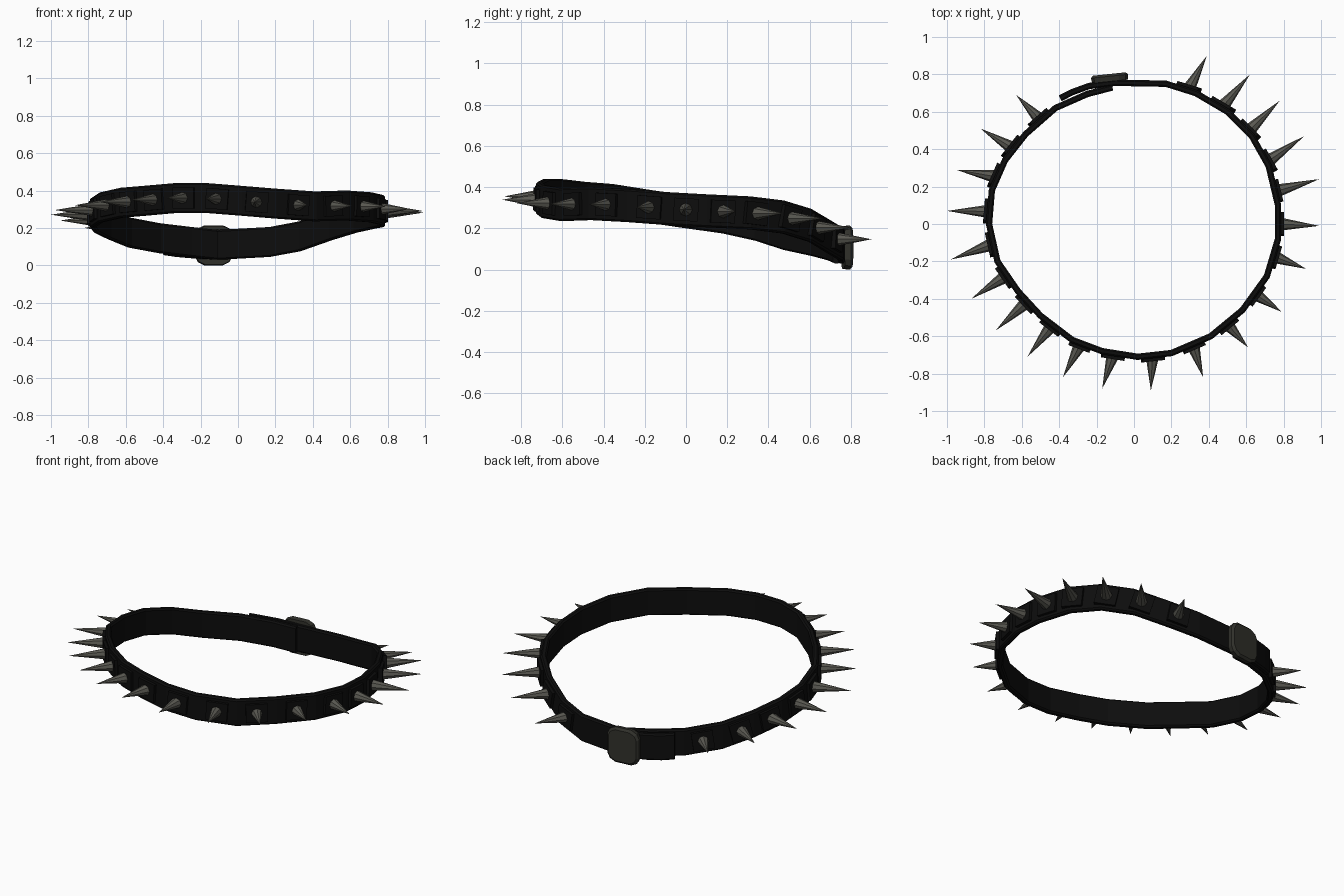
import bpy, bmesh, math
from mathutils import Vector, Matrix

if "Cube" in bpy.data.objects:
    bpy.data.objects.remove(bpy.data.objects["Cube"], do_unlink=True)

UP = Vector((0, 0, 1))


def material(name, rgb, rough):
    m = bpy.data.materials.new(name)
    m.use_nodes = True
    m.diffuse_color = (*rgb, 1)
    node = m.node_tree.nodes["Principled BSDF"]
    node.inputs["Base Color"].default_value = (*rgb, 1)
    node.inputs["Roughness"].default_value = rough
    return m


leather = material("black leather", (0.004, 0.004, 0.004), 0.7)
steel = material("spike steel", (0.1, 0.098, 0.083), 0.5)
dark_steel = material("buckle steel", (0.03, 0.03, 0.024), 0.5)


def finish(name, bm, mat):
    bmesh.ops.recalc_face_normals(bm, faces=bm.faces)
    mesh = bpy.data.meshes.new(name)
    bm.to_mesh(mesh)
    bm.free()
    mesh.materials.append(mat)
    ob = bpy.data.objects.new(name, mesh)
    bpy.context.collection.objects.link(ob)
    return ob


def strap(name, path, half_height, half_thick):
    """Sweep an upright chamfered rectangle along an open path."""
    c = half_thick * 0.5
    quarter = [(half_thick, half_height - c), (half_thick - c, half_height)]
    section = (quarter + [(-o, h) for o, h in reversed(quarter)]
               + [(-o, -h) for o, h in quarter] + [(o, -h) for o, h in reversed(quarter)])
    bm = bmesh.new()
    rings = []
    for i, p in enumerate(path):
        along = path[min(i + 1, len(path) - 1)] - path[max(i - 1, 0)]
        out = UP.cross(along).normalized()
        rings.append([bm.verts.new(p + out * o + UP * h) for o, h in section])
    for r, s in zip(rings, rings[1:]):
        for k in range(len(section)):
            j = (k + 1) % len(section)
            bm.faces.new((r[k], r[j], s[j], s[k]))
    bm.faces.new(rings[0])
    bm.faces.new(rings[-1])
    return finish(name, bm, leather)


# Collar band: clockwise from the loose outer end to the end tucked inside it
ring = [Vector(p) for p in (
    (-.395, .672, .135), (-.33, .705, .125), (-.24, .738, .117), (-.1, .755, .11),
    (.17, .75, .125), (.33, .70, .155), (.5, .6, .215), (.63, .47, .255), (.72, .31, .275),
    (.77, .1, .285), (.77, -.08, .295), (.71, -.28, .31), (.58, -.46, .32), (.41, -.6, .315),
    (.2, -.69, .33), (.02, -.71, .345), (-.17, -.68, .36), (-.33, -.62, .36), (-.5, -.49, .345),
    (-.62, -.36, .335), (-.73, -.2, .31), (-.775, 0, .28), (-.76, .18, .255), (-.69, .34, .22),
    (-.58, .48, .175), (-.42, .62, .145), (-.25, .695, .125), (-.115, .73, .11))]
strap("collar_band", ring, 0.08, 0.017)


def on_ring(degrees):
    """Point and unit tangent where a ray from the centre meets the band."""
    d = Vector((math.cos(math.radians(degrees)), math.sin(math.radians(degrees)), 0))
    for a, b in zip(ring, ring[1:]):
        ca, cb = d.cross(a).z, d.cross(b).z
        if ca >= 0 > cb and d.dot(a) > 0:
            return a.lerp(b, ca / (ca - cb)), (b - a).normalized()


# Spikes: angle of the base, then tip position in plan
spikes = ((68, .39, .9), (53, .62, .8), (39, .78, .66), (25, .91, .47), (13, .99, .24),
          (0, .99, -.01), (-13, .92, -.24), (-30, .79, -.47), (-47, .61, -.66), (-64, .37, -.82),
          (-82, .09, -.89), (-99, -.17, -.88), (-114, -.38, -.82), (-129, -.57, -.71),
          (-144, -.74, -.57), (-158, -.87, -.4), (-172, -.98, -.19), (175, -1, .07),
          (161, -.95, .29), (148, -.82, .51), (132, -.63, .69))

for i, (angle, tx, ty) in enumerate(spikes, 1):
    base, along = on_ring(angle)
    out = UP.cross(along).normalized()
    side = along.cross(out)
    # Square leather pad under the spike
    bm = bmesh.new()
    frame = Matrix((along, out, side)).transposed().to_4x4()
    bmesh.ops.create_cube(bm, size=1, matrix=Matrix.Translation(base + out * 0.02)
                          @ frame @ Matrix.Diagonal((0.12, 0.026, 0.11, 1)))
    finish(f"spike_pad_{i}", bm, leather)
    # Cone
    axis = Vector((tx, ty, base.z)) - base
    bm = bmesh.new()
    bmesh.ops.create_cone(bm, cap_ends=True, segments=8, radius1=0.037, radius2=0,
                          depth=axis.length,
                          matrix=Matrix.Translation(base + axis / 2)
                          @ axis.to_track_quat('Z', 'Y').to_matrix().to_4x4())
    finish(f"spike_{i}", bm, steel)

# Buckle: rounded square plate with a bevelled outer rim
corner = [(.1, .06), (.085, .09), (.05, .107)]
top = corner + [(-u, v) for u, v in reversed(corner)]
outline = top + [(-u, -v) for u, v in top]
bm = bmesh.new()
layers = [[bm.verts.new((u * s, y, v * s)) for u, v in outline]
          for y, s in ((-.02, .96), (.008, 1), (.02, .88))]
for lower, upper in zip(layers, layers[1:]):
    for k in range(len(outline)):
        j = (k + 1) % len(outline)
        bm.faces.new((lower[k], lower[j], upper[j], upper[k]))
bm.faces.new(layers[0])
bm.faces.new(layers[-1])
buckle = finish("buckle", bm, dark_steel)
buckle.location = (-0.13, 0.782, 0.107)
buckle.rotation_euler.z = math.radians(6)
